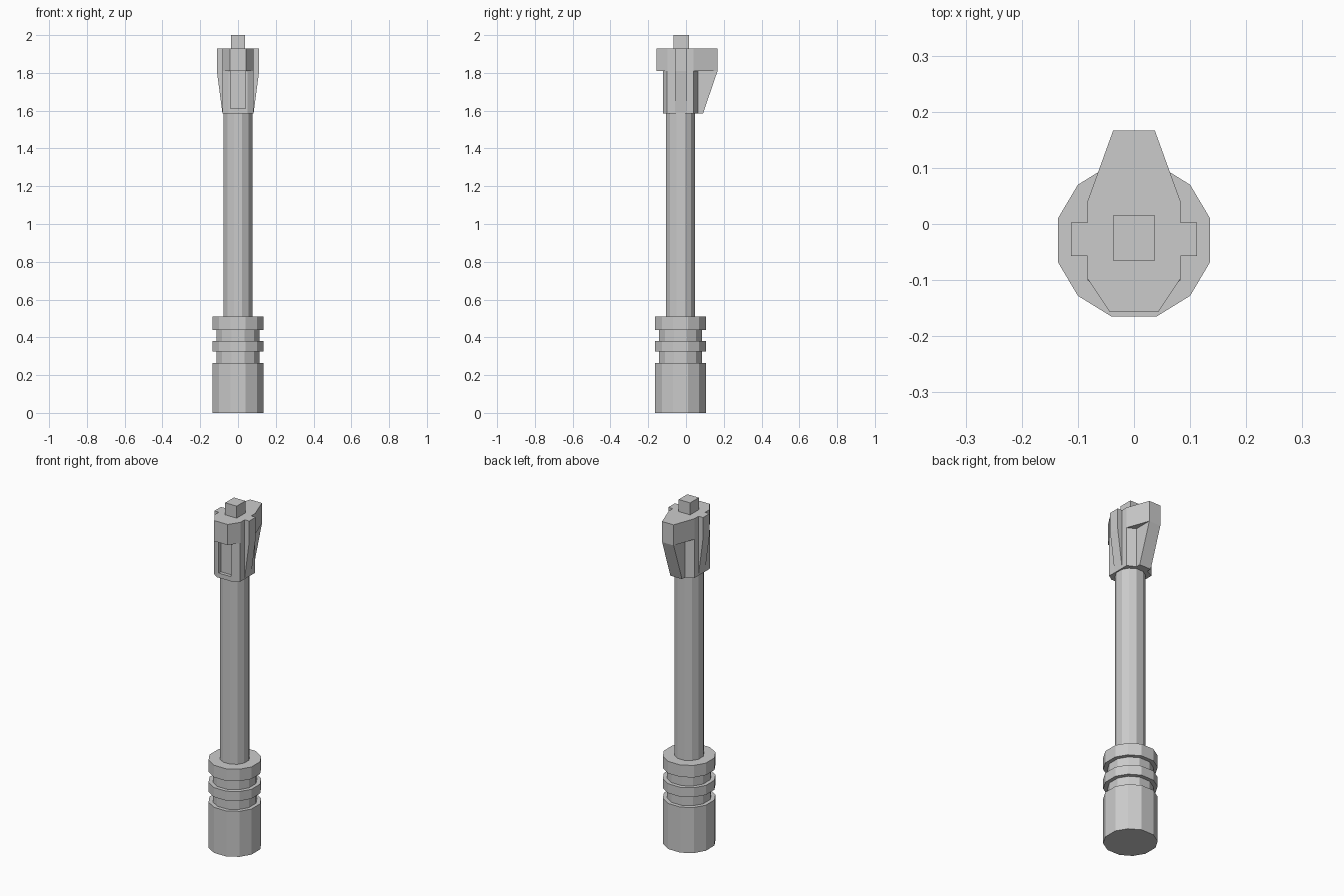
import bpy, bmesh

if "Cube" in bpy.data.objects:
    bpy.data.objects.remove(bpy.data.objects["Cube"])


def mesh_object(name, bm):
    bmesh.ops.recalc_face_normals(bm, faces=bm.faces[:])
    me = bpy.data.meshes.new(name)
    bm.to_mesh(me)
    bm.free()
    ob = bpy.data.objects.new(name, me)
    bpy.context.collection.objects.link(ob)
    return ob


def loft(name, sections):
    """Closed solid through a list of equal-length point loops."""
    bm = bmesh.new()
    rings = [[bm.verts.new(p) for p in s] for s in sections]
    n = len(rings[0])
    for a, b in zip(rings, rings[1:]):
        for i in range(n):
            j = (i + 1) % n
            bm.faces.new((a[i], a[j], b[j], b[i]))
    bm.faces.new(rings[0][::-1])
    bm.faces.new(rings[-1])
    return mesh_object(name, bm)


def mirrored(half):
    """Right-hand outline (front to back) completed across x = 0."""
    return half + [(-x, y) for x, y in reversed(half)]


def prism(name, outline, z0, z1):
    return loft(name, [[(x, y, z) for x, y in outline] for z in (z0, z1)])


def box(name, x, y0, y1, z0, z1):
    return prism(name, mirrored([(x, y0), (x, y1)]), z0, z1)


# Twelve-sided grip with two grooves, running up into the shaft
CY = -0.029
twelve = mirrored([(0.040, -0.136), (0.1, -0.099), (0.135, -0.040),
                   (0.135, 0.040), (0.1, 0.099), (0.040, 0.136)])
R, G, S = 1.0, 0.84, 0.56
levels = [(0, R), (0.265, R), (0.265, G), (0.325, G), (0.325, R), (0.38, R),
          (0.38, G), (0.44, G), (0.44, R), (0.51, R), (0.51, S), (1.60, S)]
loft("grip_and_shaft",
     [[(x * s, y * s + CY, z) for x, y in twelve] for z, s in levels])

# Head cap with front overhang and tapered back
prism("head_cap", mirrored([(0.043, -0.157), (0.083, -0.097), (0.083, 0.04),
                            (0.037, 0.167)]), 1.81, 1.93)

# Head body with a shallow slot cut in the front
body = prism("head_body", mirrored([(0.05, -0.122), (0.083, -0.1),
                                    (0.083, 0.04), (0.037, 0.063)]), 1.585, 1.81)
slot = box("slot_cutter", 0.039, -0.2, -0.102, 1.612, 1.9)
slot.hide_render = True
mod = body.modifiers.new("slot", 'BOOLEAN')
mod.operation = 'DIFFERENCE'
mod.object = slot
bpy.context.view_layer.objects.active = body
bpy.ops.object.modifier_apply(modifier=mod.name)
bpy.data.objects.remove(slot)

# Back web with sloping rear edge
web = [(0.05, 1.585), (0.09, 1.585), (0.167, 1.81), (0.05, 1.81)]
loft("back_web", [[(x, y, z) for y, z in web] for x in (-0.037, 0.037)])

# Side ribs tapering into the body
rib = [(0.07, 1.59), (0.083, 1.59), (0.112, 1.81), (0.112, 1.93), (0.07, 1.93)]
for side, s in (("left", -1), ("right", 1)):
    loft(side + "_rib", [[(s * x, y, z) for x, z in rib] for y in (-0.057, 0.003)])

# Square post on top
box("top_post", 0.037, -0.065, 0.015, 1.92, 2.0)
